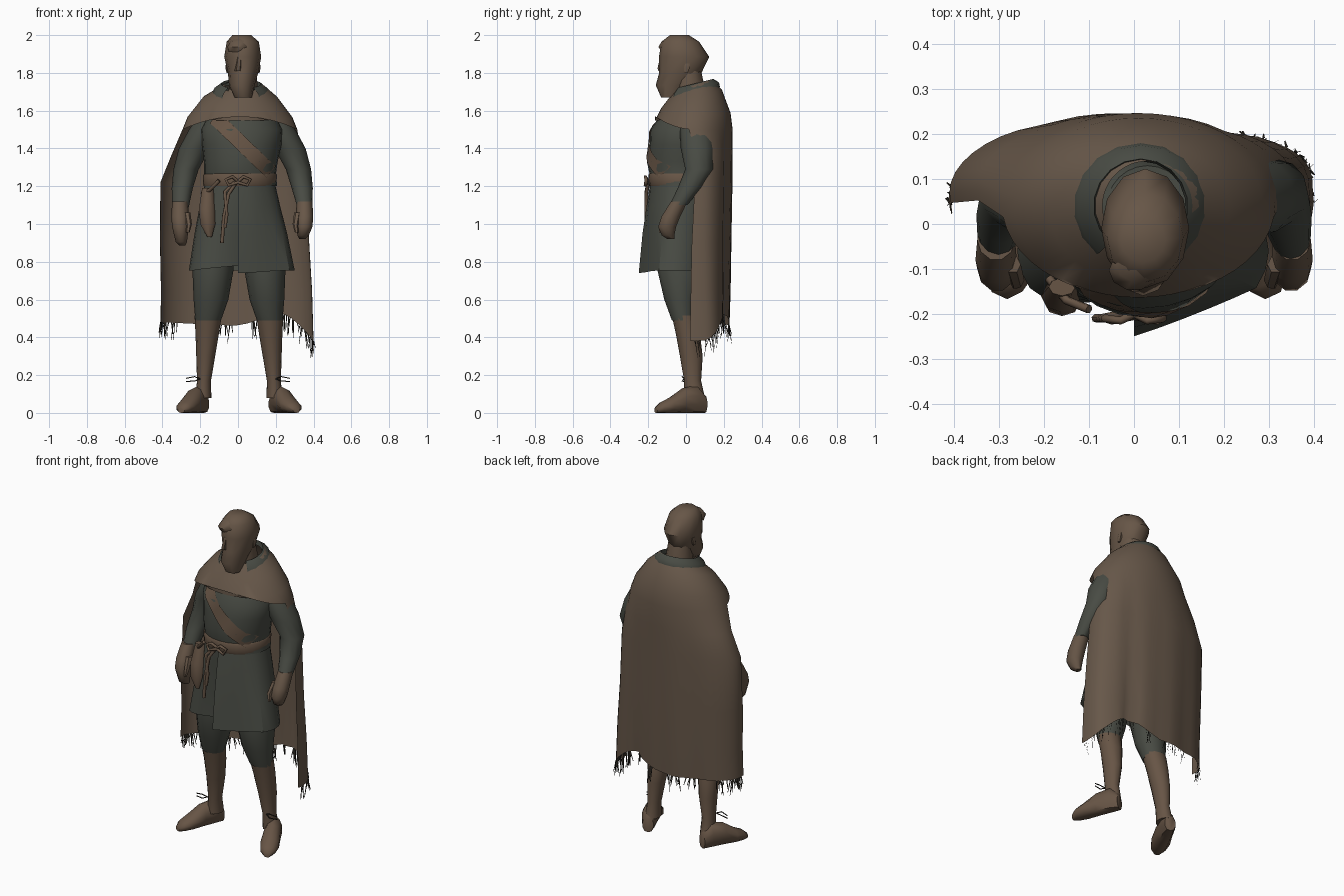
import bpy, bmesh, math, random
from mathutils import Vector

random.seed(4)
if "Cube" in bpy.data.objects:
    bpy.data.objects.remove(bpy.data.objects["Cube"])


def material(name, rgb):
    m = bpy.data.materials.new(name)
    m.use_nodes = True
    m.diffuse_color = (*rgb, 1)
    m.node_tree.nodes["Principled BSDF"].inputs["Base Color"].default_value = (*rgb, 1)
    return m


CLOAK = material("cloak brown", (0.135, 0.096, 0.067))
SKIN = material("skin brown", (0.135, 0.093, 0.063))
LEATHER = material("leather brown", (0.135, 0.09, 0.06))
CLOTH = material("green grey cloth", (0.065, 0.07, 0.057))
DARK = material("dark thread", (0.02, 0.017, 0.013))


def finish(name, bm, mat, angle=50, normals=True):
    if normals:
        bmesh.ops.recalc_face_normals(bm, faces=bm.faces)
    me = bpy.data.meshes.new(name)
    bm.to_mesh(me)
    bm.free()
    me.materials.append(mat)
    ob = bpy.data.objects.new(name, me)
    bpy.context.collection.objects.link(ob)
    bpy.ops.object.select_all(action="DESELECT")
    ob.select_set(True)
    bpy.context.view_layer.objects.active = ob
    bpy.ops.object.shade_smooth_by_angle(angle=math.radians(angle))
    return ob


def skin_rows(name, rows, mat, cap=True, closed=True, keep=None, angle=50):
    """Bridge rows of points with quads; keep(row, column) can drop faces."""
    bm = bmesh.new()
    vs = [[bm.verts.new(p) for p in row] for row in rows]
    n = len(rows[0])
    for r in range(len(rows) - 1):
        for c in range(n if closed else n - 1):
            if keep is None or keep(r, c):
                d = (c + 1) % n
                bm.faces.new((vs[r][c], vs[r][d], vs[r + 1][d], vs[r + 1][c]))
    if cap:
        bm.faces.new(vs[0])
        bm.faces.new(vs[-1])
    loose = [v for v in bm.verts if not v.link_faces]
    bmesh.ops.delete(bm, geom=loose, context="VERTS")
    return finish(name, bm, mat, angle)


def loft(name, rings, mat, sides=12, cap=True, flip=1, shift=0):
    """Horizontal ellipses (x, y, z, rx, ry) joined in a tube."""
    rows = []
    for x, y, z, rx, ry in rings:
        turn = [2 * math.pi * i / sides for i in range(sides)]
        rows.append([(flip * (x + rx * math.cos(a)) + shift, y + ry * math.sin(a), z) for a in turn])
    return skin_rows(name, rows, mat, cap)


def cord(name, points, mat, size=0.008):
    cu = bpy.data.curves.new(name, "CURVE")
    cu.dimensions = "3D"
    cu.bevel_depth = size
    cu.bevel_resolution = 1
    cu.use_fill_caps = True
    sp = cu.splines.new("POLY")
    sp.points.add(len(points) - 1)
    for p, co in zip(sp.points, points):
        p.co = (*co, 1)
    cu.materials.append(mat)
    ob = bpy.data.objects.new(name, cu)
    bpy.context.collection.objects.link(ob)


# Head: skull with beard, nose, quiff, ears, neck
loft("head", [(.028, -.09, 1.67, .045, .042), (.02, -.062, 1.735, .068, .098), (.027, -.03, 1.80, .08, .112),
              (.025, -.01, 1.885, .098, .133), (.025, -.03, 1.965, .085, .1), (.02, -.035, 2.0, .05, .05)], SKIN, 12)
loft("neck", [(.03, .03, 1.60, .08, .08), (.03, .02, 1.72, .075, .08), (.03, .01, 1.82, .065, .068)], SKIN)
loft("nose", [(0, -.12, 1.81, .02, .03), (.002, -.122, 1.825, .018, .033), (.008, -.12, 1.885, .016, .02)], SKIN, 6)
loft("hair_quiff", [(.0, -.1, 1.91, .05, .03), (.0, -.103, 1.938, .056, .045),
                    (.01, -.09, 1.968, .05, .04), (.02, -.06, 1.99, .03, .03)], SKIN, 10)
for x in (.108, -.055):
    loft("ear", [(x, 0, 1.80, .006, .01), (x, .005, 1.83, .012, .018), (x, .008, 1.85, .008, .014)], SKIN, 6)

# Tunic body
TUNIC = [(.02, -.02, 1.20, .188, .165), (.01, -.02, 1.26, .19, .172), (.015, -.025, 1.33, .195, .182),
         (.02, -.02, 1.42, .21, .172), (.02, -.02, 1.5, .215, .168), (.02, .02, 1.6, .17, .14),
         (.03, .04, 1.69, .09, .09)]
loft("tunic_body", TUNIC, CLOTH, 24)


def front_y(x, z):
    for a, b in zip(TUNIC, TUNIC[1:]):
        if a[2] <= z <= b[2]:
            t = (z - a[2]) / (b[2] - a[2])
            cx, cy, _, rx, ry = [p + (q - p) * t for p, q in zip(a, b)]
            return cy - ry * math.sqrt(max(0, 1 - ((x - cx) / rx) ** 2))


# Skirt: straight front flap over an under side that tucks in at the centre
rows = []
for x, y, z, rx, ry, tuck in [(.01, -.02, 1.24, .18, .165, 0), (.01, -.03, 1.1, .212, .178, .15),
                              (.015, -.045, .95, .245, .185, .4), (.02, -.06, .755, .28, .19, .55)]:
    row = []
    for i in range(29):
        a = -math.pi / 2 + 2 * math.pi * i / 28
        k = max(0, (i - 23) / 5)
        px = 0 if i in (0, 28) else x + rx * math.cos(a)
        row.append(Vector((px, y + ry * math.sin(a) * (1 - tuck * k), z + (.025 * k - .015 * (i < 3)) * (z < .8))))
    for i in range(1, 5):
        row[i] = row[i].lerp(row[0].lerp(row[5], i / 5), tuck * 1.6)
    rows.append(row)
skin_rows("tunic_skirt", rows, CLOTH, cap=False, angle=35)

# Belt, chest strap, knot, ties, pouch
loft("belt", [(.01, -.02, 1.20, .191, .171), (.01, -.02, 1.21, .194, .176),
              (.011, -.021, 1.26, .195, .178), (.012, -.022, 1.268, .188, .172)], LEATHER, 24)
edges = [[], []]
for i in range(9):
    x, z = -.125 + .3 * i / 8, 1.565 - .29 * i / 8
    for e, s in zip(edges, (-1, 1)):
        ex, ez = x + s * .024, z + s * .03
        e.append((ex, front_y(ex, ez) - .008, ez))
skin_rows("chest_strap", edges, LEATHER, cap=False, closed=False)
for s in (-1, 1):
    cord("belt_bow", [(0, -.2, 1.225), (s * .03, -.215, 1.25), (s * .065, -.21, 1.235),
                      (s * .05, -.215, 1.205), (0, -.205, 1.22)], LEATHER, .009)
cord("belt_tie_long", [(-.01, -.2, 1.22), (-.05, -.21, 1.16), (-.075, -.21, 1.04), (-.085, -.21, .9)], LEATHER, .01)
cord("belt_tie_short", [(-.02, -.2, 1.22), (-.07, -.21, 1.17), (-.06, -.21, 1.05), (-.07, -.21, .98)], LEATHER, .01)
loft("belt_pouch", [(-.16, -.14, 1.19, .03, .02), (-.165, -.16, 1.08, .042, .035),
                    (-.16, -.175, 1.0, .04, .03), (-.15, -.18, .93, .012, .01)], LEATHER, 8)
cord("pouch_string", [(-.19, -.12, 1.16), (-.15, -.17, 1.18), (-.1, -.19, 1.23)], LEATHER, .01)

# Limbs, mirrored
for s, side in ((1, "left"), (-1, "right")):
    shift = .003 if s > 0 else .007
    loft(side + "_trouser", [(.11, -.02, 1.0, .10, .11), (.14, -.03, .75, .108, .12), (.15, -.03, .6, .092, .085),
                             (.165, -.015, .49, .068, .06)], CLOTH, 12, True, s, shift)
    loft(side + "_boot_shaft", [(.165, -.012, .515, .072, .063), (.17, .01, .42, .062, .064), (.178, .028, .3, .05, .06),
                                (.187, .035, .17, .037, .045), (.19, .045, .08, .042, .055)], LEATHER, 12, True, s, shift)
    # Foot sections from heel to toe: distance, half width, height
    rows = []
    d = Vector((.42 * s, -.91, 0))
    w = Vector((.91, .42 * s, 0))
    for t, half, h in [(0, .032, .09), (.05, .045, .14), (.13, .05, .125), (.2, .055, .08), (.255, .045, .055), (.285, .02, .03)]:
        c = Vector((.187 * s + shift, .1, h / 2)) + d * t
        ring = [2 * math.pi * (i + .5) / 10 for i in range(10)]
        rows.append([c + w * half * math.cos(a) + Vector((0, 0, h / 2 * max(-1, 1.1 * math.sin(a)))) for a in ring])
    skin_rows(side + "_foot", rows, LEATHER)
    for k in (-1, 1):
        cord(side + "_lace", [(s * .2, -.01, .18), (s * .23, -.02, .18 + k * .012), (s * .275, -.01, .175 + k * .008)], DARK, .003)

    # Sleeve, wrist and hand
    inset = 0 if s > 0 else .045
    drop = 0 if s > 0 else -.035
    loft(side + "_sleeve", [(.165, .05, 1.61, .065, .078), (.222, .055, 1.5, .082, .088), (.275, .06, 1.4, .083, .088),
                            (.32, .07, 1.29, .067, .074), (.34, .02, 1.19, .056, .064),
                            (.352, -.04, 1.1 + drop, .041, .047)], CLOTH, 12, True, s, inset)
    loft(side + "_hand", [(.352, -.035, 1.12, .042, .046), (.352, -.08, 1.04, .046, .052), (.35, -.10, .985, .044, .05),
                          (.345, -.095, .94 + drop, .03, .035), (.34, -.08, .92 + drop, .015, .02)], SKIN, 10, True, s, inset)
    loft(side + "_thumb", [(.315, -.09, 1.06, .018, .02), (.305, -.125, 1.0, .016, .018),
                           (.31, -.135, .955, .009, .01)], SKIN, 6, True, s, inset)

# Cloak: closed mantle on the shoulders, open at the front below
SIDES, MANTLE = 48, 3
shape = [(1.735, .03, .10, .04, .1, .3), (1.663, .012, .20, .03, .16, .3), (1.567, .01, .277, .036, .2, .1),
         (1.50, .01, .304, .042, .205, 0), (1.37, -.008, .342, .075, .172, 0), (1.22, -.025, .386, .07, .177, 0),
         (.9, -.018, .395, .055, .187, 0), (.65, -.008, .4, .05, .188, 0), (.47, -.005, .405, .045, .187, 0)]
rows = []
for r, (z, cx, rx, cy, ry, tilt) in enumerate(shape):
    row = []
    low = max(0, r - MANTLE) / 5
    for c in range(SIDES):
        a = 2 * math.pi * c / SIDES
        x, y = cx + rx * math.cos(a), math.sin(a)
        if y > 0:
            # Squarer left corner, with two long creases down the back
            y = y ** (1 - .45 * low * (x > 0) * abs(math.cos(a)))
            y -= low * (.16 * math.exp(-((x - .2) / .035) ** 2) + .06 * math.exp(-((x - .01) / .03) ** 2)
                        + .08 * math.exp(-((x + .2) / .06) ** 2))
        y = cy + ry * y
        up = tilt * (y - cy)
        if r == MANTLE:
            up += .07 * max(0, -math.sin(a)) ** 2
        if r == len(shape) - 1:
            up += .06 * math.exp(-((a - 1) * 3) ** 2) - .1 * max(0, x / .4) ** 6 + .02 * abs(x) / .4 - .01
        row.append((x, y, z + up))
    rows.append(row)
half = SIDES // 2
skin_rows("cloak", rows, CLOAK, cap=False, angle=60,
          keep=lambda r, c: r < MANTLE or c <= half or c == SIDES - 1)

# Frayed hem threads
bm = bmesh.new()
hem = rows[-1]
for i in range(80):
    t = random.random() ** 1.4 * .5
    u = (t if i % 2 else 1 - t) * half
    c = min(int(u), half - 1)
    p = Vector(hem[c]).lerp(Vector(hem[c + 1]), u - c)
    tip = p + Vector((random.uniform(-.015, .015), random.uniform(-.015, .015), -random.uniform(.03, .1)))
    side = Vector((.003, .002, 0))
    bm.faces.new([bm.verts.new(q) for q in (p - side, p + side, tip + side * .4, tip - side * .4)])
finish("hem_fringe", bm, DARK, normals=False)

# Collar, a band lying on the mantle, narrow behind and open at the front
rows = []
for z, rx, ry in ((1.715, .1, .1), (1.742, .105, .105), (1.715, .142, .135), (1.69, .152, .14)):
    turn = [math.radians(-50 + 280 * i / 14) for i in range(15)]
    rows.append([(.015 + rx * math.cos(a), .04 + ry * math.sin(a), z + .25 * ry * math.sin(a)) for a in turn])
skin_rows("tunic_collar", rows, CLOTH, cap=False, closed=False)
